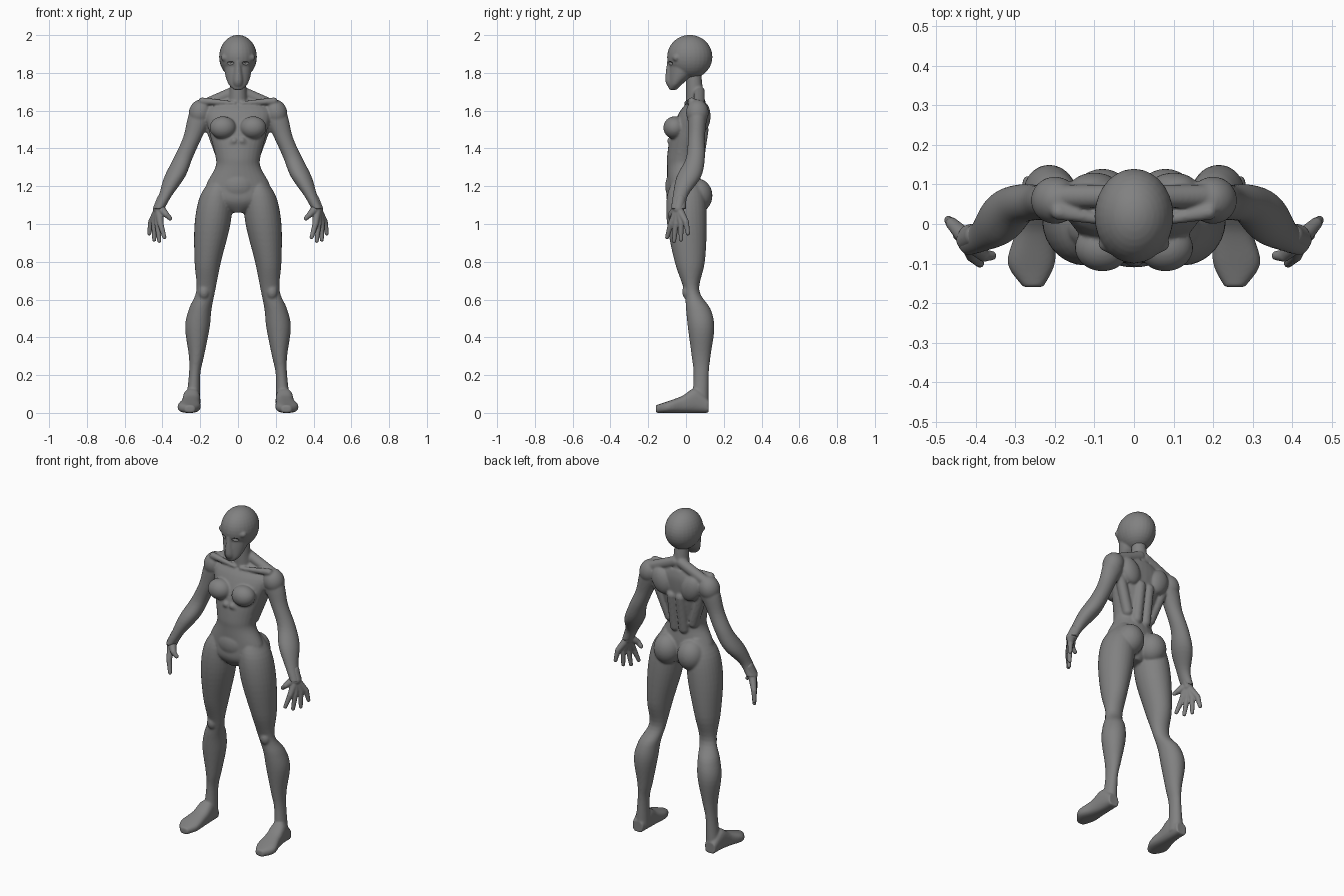
import bpy
import bmesh
import math
from mathutils import Matrix, Vector

default_cube = bpy.data.objects.get("Cube")
if default_cube:
    bpy.data.objects.remove(default_cube, do_unlink=True)

clay = bpy.data.materials.new("clay_grey")
clay.use_nodes = True
clay.diffuse_color = (.22, .22, .22, 1)
shader = clay.node_tree.nodes["Principled BSDF"]
shader.inputs["Base Color"].default_value = clay.diffuse_color


def spline(before, start, end, after, t):
    """Smooth in-between value of neighbouring rings."""
    leave, arrive = (end - start + start - before) / 2, (after - start) / 2
    arrive = (after - start) / 2
    ease = t * t * (3 - 2 * t)
    return start + (end - start) * ease + t * (1 - t) * ((1 - t) * leave - t * arrive)


def oval(low, high, wave, power):
    """Point on a rounded box between two limits."""
    middle, half = (low + high) / 2, (high - low) / 2
    return middle + half * math.copysign(abs(wave) ** (2 / power), wave)


def loft(mesh, rings, lengthwise=False, power=2, sides=28, steps=5):
    """Closed tube through rings of (position, u low, u high, v low, v high)."""
    last = len(rings) - 1
    path = []
    for index in range(last):
        start, end = rings[index], rings[index + 1]
        before, after = rings[max(index - 1, 0)], rings[min(index + 2, last)]
        for step in range(steps):
            path.append([spline(*values, step / steps)
                         for values in zip(before, start, end, after)])
    path.append(rings[last])
    loops = []
    for position, u_low, u_high, v_low, v_high in path:
        loop = []
        for side in range(sides):
            angle = math.tau * side / sides
            u = oval(u_low, u_high, math.cos(angle), power)
            v = oval(v_low, v_high, math.sin(angle), power)
            place = (u, position, v) if lengthwise else (u, v, position)
            loop.append(mesh.verts.new(place))
        loops.append(loop)
    for lower, upper in zip(loops, loops[1:]):
        for side in range(sides):
            mesh.faces.new((lower[side - 1], lower[side], upper[side], upper[side - 1]))
    mesh.faces.new(loops[0])
    mesh.faces.new(loops[-1])


def centred(rings):
    """Turn (height, half width, front, back) into rings for a loft."""
    return [(height, -half, half, front, back) for height, half, front, back in rings]


def ball(mesh, centre, radii, tilt=0):
    turn = Matrix.Rotation(tilt, 4, 'Y')
    place = Matrix.Translation(centre) @ turn @ Matrix.Diagonal((*radii, 1))
    bmesh.ops.create_uvsphere(mesh, u_segments=28, v_segments=18, radius=1, matrix=place)


def limb(mesh, *points):
    """Rounded chain through points of (x, y, z, radius)."""
    for *centre, radius in points:
        ball(mesh, centre, [radius] * 3)
    for (*start, start_radius), (*end, end_radius) in zip(points, points[1:]):
        along = Vector(end) - Vector(start)
        turn = along.to_track_quat('Z', 'Y').to_matrix().to_4x4()
        place = Matrix.Translation(Vector(start) + along / 2) @ turn
        bmesh.ops.create_cone(mesh, cap_ends=True, segments=16, radius1=start_radius,
                              radius2=end_radius, depth=along.length, matrix=place)


def finish(name, parts):
    """Make one mirrored object from the parts."""
    bmesh.ops.recalc_face_normals(parts, faces=parts.faces)
    mesh = bpy.data.meshes.new(name)
    parts.to_mesh(mesh)
    parts.free()
    mesh.materials.append(clay)
    item = bpy.data.objects.new(name, mesh)
    bpy.context.collection.objects.link(item)
    item.modifiers.new("Mirror", 'MIRROR').use_mirror_merge = False
    return item


def soften(item, count):
    smooth = item.modifiers.new("Soften", 'SMOOTH')
    smooth.factor = .5
    smooth.iterations = count


def fuse(item, voxel, softness):
    """Blend overlapping parts into one smooth skin."""
    remesh = item.modifiers.new("Fuse", 'REMESH')
    remesh.mode = 'VOXEL'
    remesh.voxel_size = voxel
    remesh.use_smooth_shade = True
    soften(item, softness)


# Torso and neck
body = bmesh.new()
loft(body, centred([
    (1.66, .08, .03, .1), (1.6, .17, -.03, .11), (1.48, .15, -.08, .1),
    (1.36, .12, -.1, .08), (1.3, .12, -.1, .07), (1.2, .17, -.1, .08),
    (1.12, .15, -.1, .07), (1.06, .04, -.06, .04)]))
limb(body, (0, .04, 1.8, .04), (0, .05, 1.62, .05))
# Collar bones and neck-to-shoulder muscles
limb(body, (.02, 0, 1.64, .01), (.19, .03, 1.65, .02))
limb(body, (.02, .07, 1.7, .03), (.18, .07, 1.63, .03))
# Chest, shoulder blades, back cords and side muscles
ball(body, (.08, -.06, 1.51), (.07, .06, .06))
ball(body, (.1, .09, 1.57), (.06, .04, .08), tilt=.4)
limb(body, (.03, .06, 1.3, .03), (.03, .09, 1.5, .03))
limb(body, (.15, .06, 1.53, .03), (.08, .04, 1.34, .03))
# Lower ribs, belly and buttocks
limb(body, (.02, -.08, 1.44, .02), (.1, -.03, 1.38, .02))
ball(body, (0, -.06, 1.2), (.09, .05, .08))
ball(body, (.08, .06, 1.15), (.08, .08, .09))

# Arm with shoulder cap
loft(body, [
    (1.65, .14, .21, .03, .09), (1.58, .13, .26, .01, .11), (1.46, .19, .29, .01, .1),
    (1.35, .24, .34, 0, .1), (1.25, .28, .39, -.05, .08), (1.15, .35, .42, -.07, .01),
    (1.08, .39, .45, -.08, 0)])
ball(body, (.2, .06, 1.59), (.06, .06, .07), tilt=-.3)

# Leg with kneecap
loft(body, [
    (1.25, .06, .13, -.06, .06), (1.15, .03, .2, -.1, .1), (1, .04, .23, -.1, .11),
    (.8, .09, .23, -.06, .1), (.65, .12, .22, -.01, .07), (.55, .14, .26, 0, .13),
    (.45, .15, .28, .01, .15), (.3, .18, .26, .03, .13), (.2, .2, .26, .04, .12),
    (.03, .2, .28, .03, .12)])
ball(body, (.18, .01, .64), (.03, .03, .04))

# Foot
loft(body, [
    (.12, .21, .28, 0, .07), (.05, .2, .29, 0, .13), (-.02, .2, .3, 0, .09),
    (-.1, .2, .32, 0, .06), (-.16, .23, .28, 0, .04)], lengthwise=True, power=2.6)
fuse(finish("body", body), voxel=.006, softness=5)

# Hands: palm, a fan of four fingers and a thumb
hands = bmesh.new()
limb(hands, (.4, -.03, 1.13, .03), (.42, -.04, 1.08, .03))
for finger in range(4):
    across = finger / 3
    knuckle = Vector((.41, -.08, 1)).lerp(Vector((.46, 0, 1.01)), across)
    tip = Vector((.39, -.1, .93)).lerp(Vector((.47, .01, .95)), across)
    tip.z -= .03 * math.sin(math.pi * across)
    limb(hands, (.42, -.04, 1.08, .024), (*knuckle, .016), (*tip, .011))
limb(hands, (.41, -.05, 1.08, .024), (.38, -.08, 1.05, .016), (.36, -.08, 1.03, .012))
fuse(finish("hands", hands), voxel=.004, softness=3)

# Head: skull, tapering face, muzzle and brow ridge
head_parts = bmesh.new()
ball(head_parts, (0, .02, 1.885), (.1, .12, .116))
loft(head_parts, centred([(1.71, .02, -.09, -.05), (1.74, .05, -.09, -.02),
                          (1.8, .07, -.09, .04), (1.9, .08, -.08, .06)]))
loft(head_parts, centred([(1.72, .02, -.09, -.05), (1.76, .03, -.11, -.03),
                          (1.86, .02, -.1, 0)]))
limb(head_parts, (0, -.08, 1.88, .02), (.07, -.05, 1.88, .02))
head = finish("head", head_parts)
fuse(head, voxel=.005, softness=4)

# Eye sockets
socket = bmesh.new()
ball(socket, (.05, -.1, 1.85), (.03, .03, .013), tilt=.1)
cutter = finish("eye_socket_cutter", socket)
cutter.hide_render = True
cutter.hide_set(True)
carve = head.modifiers.new("Eye sockets", 'BOOLEAN')
carve.operation = 'DIFFERENCE'
carve.object = cutter
soften(head, 2)
